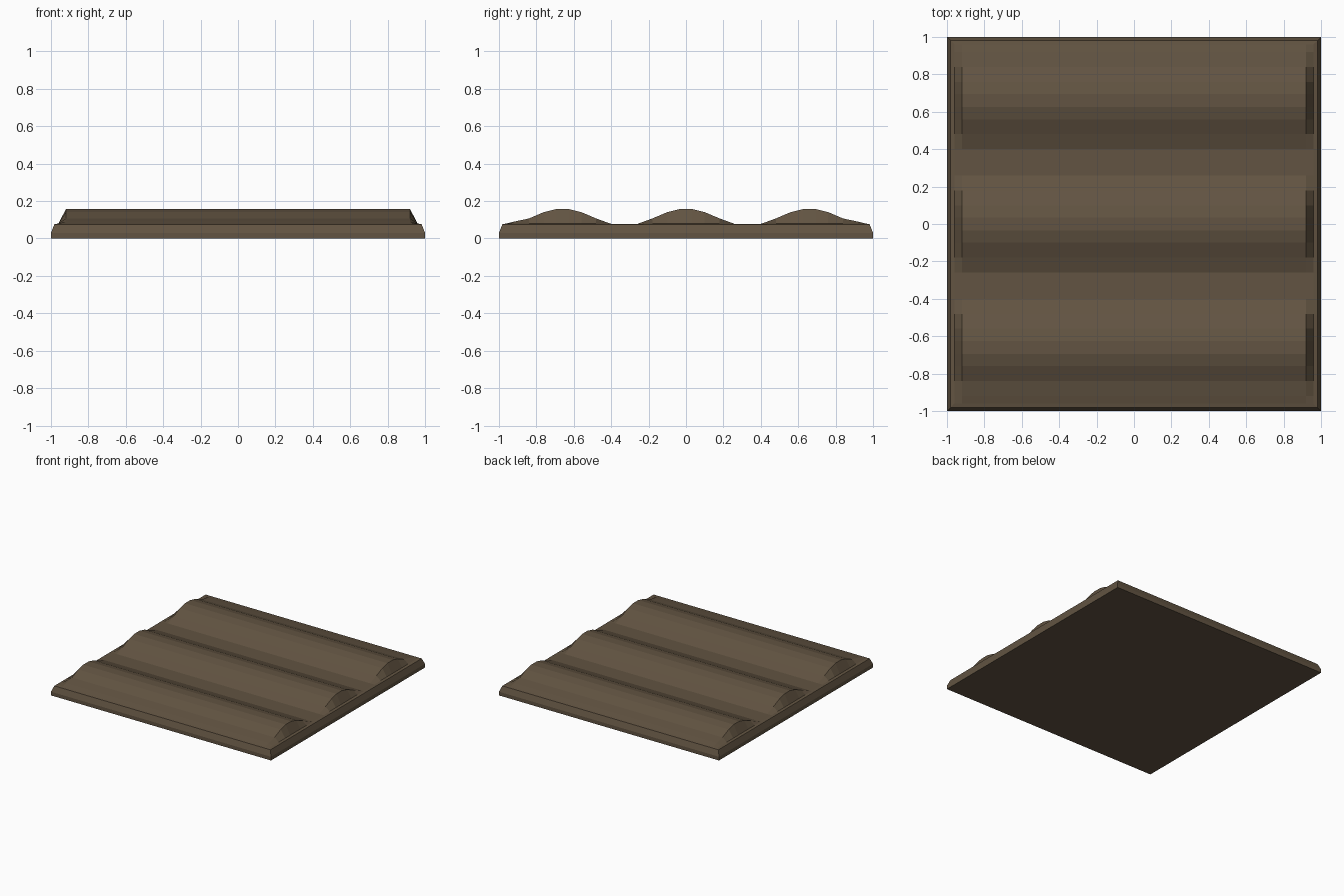
import bpy, bmesh

if "Cube" in bpy.data.objects:
    bpy.data.objects.remove(bpy.data.objects["Cube"])

# one earth colour
soil = bpy.data.materials.new("soil_brown")
soil.diffuse_color = (0.122, 0.088, 0.054, 1.0)
soil.use_nodes = True
soil.node_tree.nodes["Principled BSDF"].inputs["Base Color"].default_value = soil.diffuse_color

RIM, TOP = 0.96, 0.08

# half cross-section of one ridge: (distance from crest line, height)
half = [(0.035, 0.157), (0.10, 0.141), (0.18, 0.107), (0.26, 0.078)]
ridge = [(-d, z) for d, z in reversed(half)] + half

# three ridges side by side, with flat furrows between and a rim outside
profile = [(-RIM, TOP)]
for centre in (-0.66, 0.0, 0.66):
    profile += [(centre + d, z) for d, z in ridge]
profile.append((RIM, TOP))
profile[1] = (-0.92, 0.09)
profile[-2] = (0.92, 0.09)

bm = bmesh.new()

# ridged surface: full profile along x, dropping to the rim at both ends
rows = []
for x, full in ((-RIM, False), (-0.92, True), (0.92, True), (RIM, False)):
    rows.append([bm.verts.new((x, y, z if full else min(z, TOP)))
                 for y, z in profile])
for a, b in zip(rows, rows[1:]):
    for i in range(len(profile) - 1):
        bm.faces.new((a[i], b[i], b[i + 1], a[i + 1]))

# bevelled slab edge: rings running down from the rim
ring = (rows[0] + [r[-1] for r in rows[1:3]] + rows[3][::-1]
        + [r[0] for r in rows[2:0:-1]])
n = len(ring)
rim = [(v.co.x / RIM, v.co.y / RIM) for v in ring]
for size, z in ((0.982, 0.076), (1.0, 0.03), (1.0, 0.0)):
    lower = [bm.verts.new((x * size, y * size, z)) for x, y in rim]
    for i in range(n):
        j = (i + 1) % n
        bm.faces.new((ring[i], ring[j], lower[j], lower[i]))
    ring = lower
bm.faces.new(ring)  # underside

bmesh.ops.recalc_face_normals(bm, faces=bm.faces[:])
mesh = bpy.data.meshes.new("ploughed_soil")
bm.to_mesh(mesh)
bm.free()
mesh.materials.append(soil)
bpy.context.collection.objects.link(bpy.data.objects.new("ploughed_soil", mesh))
